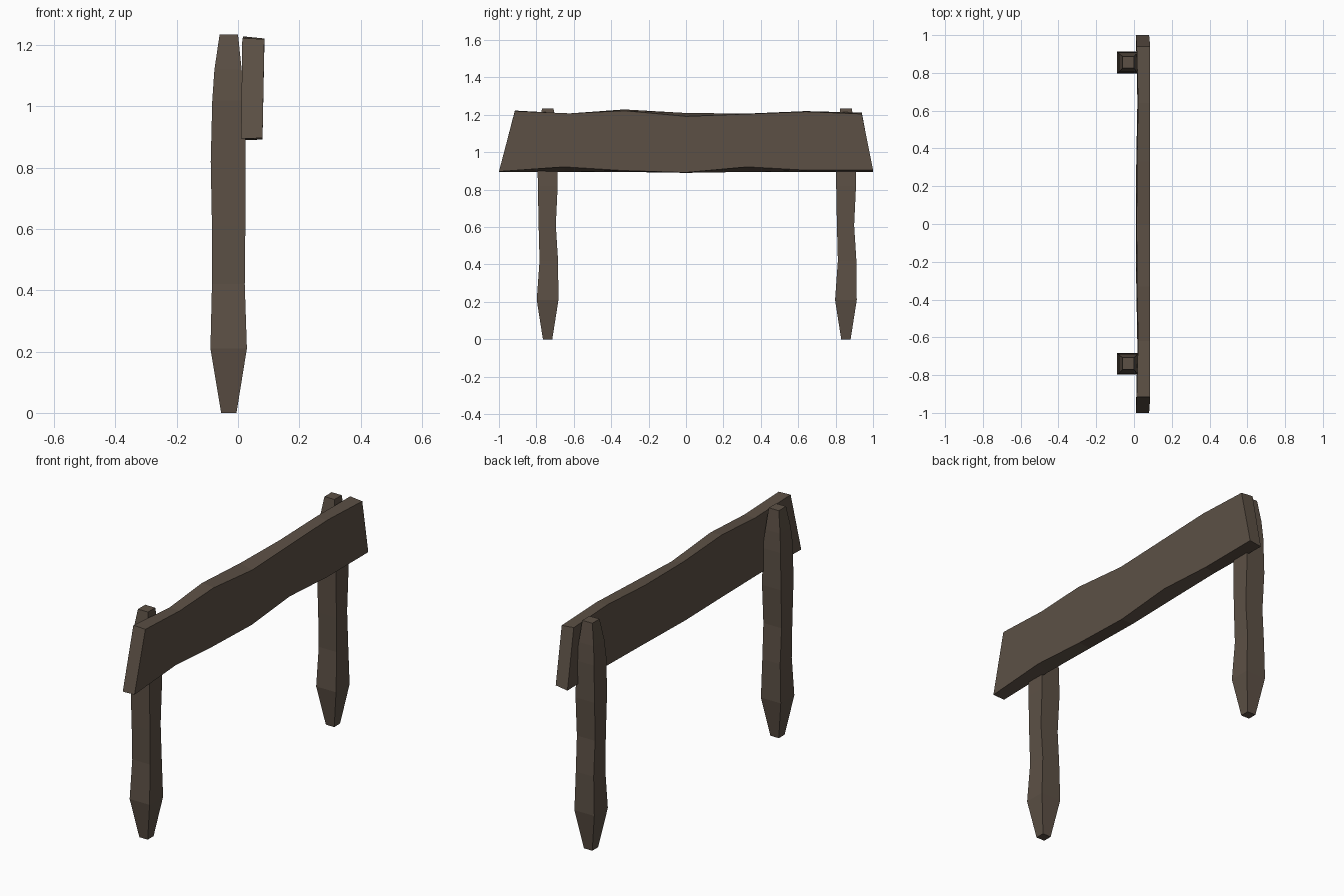
import bpy, bmesh

wood = bpy.data.materials.new("weathered brown wood")
wood.diffuse_color = (0.108, 0.081, 0.060, 1)


def loft(name, rings):
    """Flat-faced solid through a row of four-cornered rings."""
    bm = bmesh.new()
    loops = [[bm.verts.new(p) for p in ring] for ring in rings]
    for a, b in zip(loops, loops[1:]):
        for i in range(4):
            j = (i + 1) % 4
            bm.faces.new((a[i], a[j], b[j], b[i]))
    bm.faces.new(loops[0])
    bm.faces.new(loops[-1])
    bmesh.ops.recalc_face_normals(bm, faces=bm.faces)
    me = bpy.data.meshes.new(name)
    bm.to_mesh(me)
    bm.free()
    me.materials.append(wood)
    ob = bpy.data.objects.new(name, me)
    bpy.context.collection.objects.link(ob)
    return ob


# Hand-hewn posts: height, x range, y range about the post centre
post = [
    (0.00, -0.055, -0.005, -0.025, 0.025),
    (0.21, -0.090, 0.029, -0.058, 0.058),
    (0.42, -0.085, 0.022, -0.043, 0.056),
    (0.61, -0.085, 0.024, -0.048, 0.044),
    (0.82, -0.089, 0.025, -0.052, 0.054),
    (1.02, -0.084, 0.022, -0.055, 0.052),
    (1.12, -0.077, 0.012, -0.047, 0.045),
    (1.235, -0.060, 0.000, -0.030, 0.032),
]
for name, cy in (("left_post", -0.74), ("right_post", 0.855)):
    loft(name, [[(x0, cy + y0, z), (x1, cy + y0, z), (x1, cy + y1, z), (x0, cy + y1, z)]
                for z, x0, x1, y0, y1 in post])

# Wavy plank: y bottom, y top, front bottom z, back bottom z, front top z, back top z, back x
plank = [
    (-1.00, -0.915, 0.897, 0.895, 1.220, 1.223, 0.010),
    (-0.65, -0.62, 0.922, 0.895, 1.208, 1.207, 0.018),
    (-0.33, -0.33, 0.902, 0.895, 1.222, 1.229, 0.012),
    (0.00, 0.00, 0.892, 0.890, 1.192, 1.210, 0.010),
    (0.33, 0.33, 0.922, 0.895, 1.205, 1.207, 0.012),
    (0.65, 0.64, 0.904, 0.895, 1.217, 1.220, 0.018),
    (1.00, 0.94, 0.905, 0.895, 1.205, 1.212, 0.010),
]
loft("plank", [[(bx, yb, bb), (0.080, yb, fb), (0.086, yt, ft), (bx + 0.004, yt, bt)]
               for yb, yt, fb, bb, ft, bt, bx in plank])
